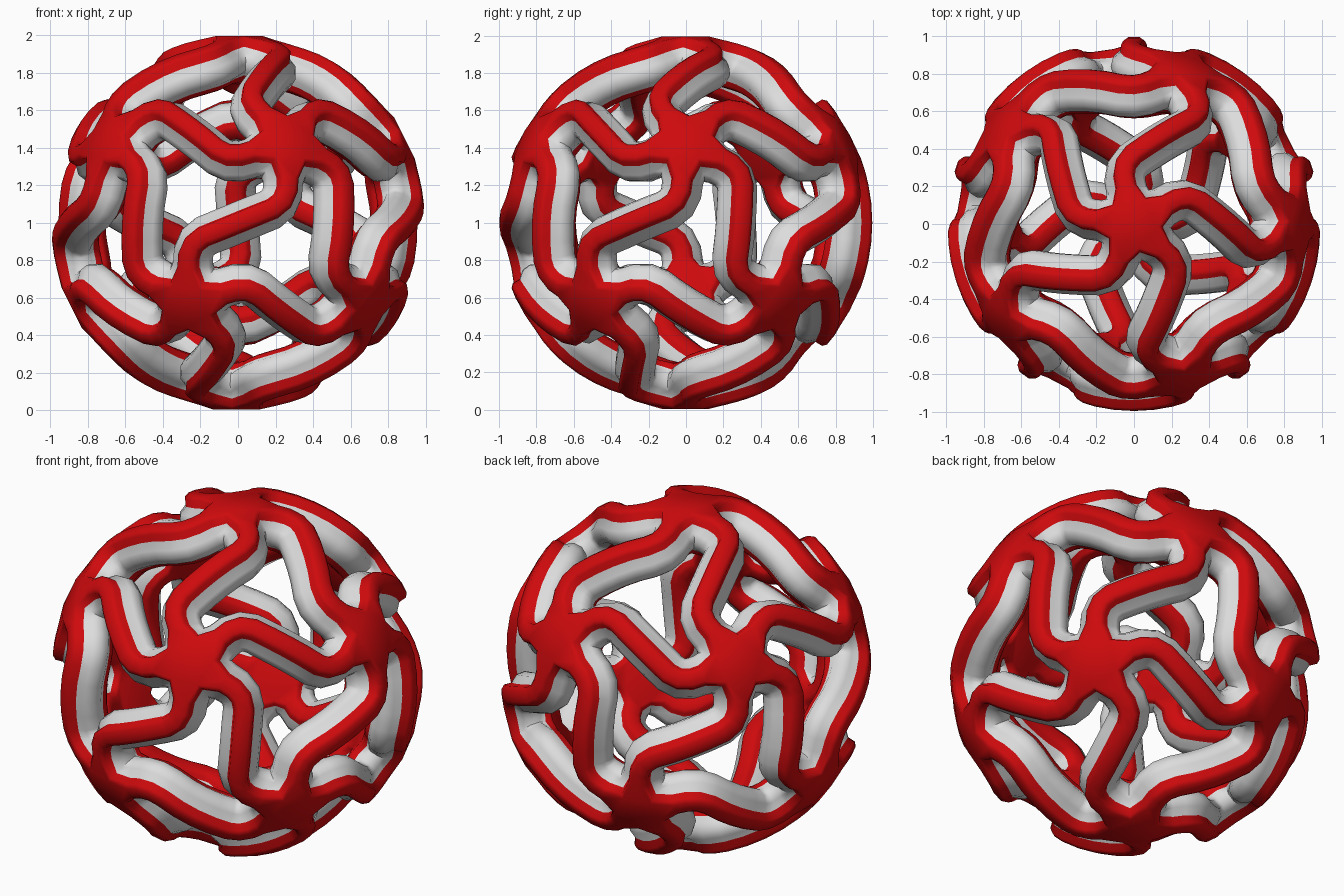
import bpy, bmesh, math
from mathutils import Vector

cube = bpy.data.objects.get("Cube")
if cube:
    bpy.data.objects.remove(cube, do_unlink=True)


def material(name, colour):
    m = bpy.data.materials.new(name)
    m.use_nodes = True
    m.diffuse_color = colour
    m.node_tree.nodes["Principled BSDF"].inputs["Base Color"].default_value = colour
    return m


# Twelve hubs of an icosahedron standing on a hub
hubs = [Vector((0, 0, 1)), Vector((0, 0, -1))]
for k in range(5):
    for z, turn in ((1, 0), (-1, 36)):
        a = math.radians(72 * k + turn)
        hubs.append(Vector((2 * math.cos(a), 2 * math.sin(a), z)) / math.sqrt(5))

# Half of the strut section, from outer rim to inner rim: (half width, radius)
HALF = [(.03, .996), (.052, .98), (.058, .938), (.098, .905),
        (.11, .86), (.095, .81), (.056, .785), (.045, .762), (.025, .752)]
SECTION = [(1, w, r) for w, r in HALF] + [(-1, w, r) for w, r in reversed(HALF)]
GREY_BANDS = (2, 3, 4, 5)

# Half of the S-shaped strut path: (along, sideways) from the middle
S_HALF = [(.355, .108), (.3, .138), (.235, .148), (.17, .125), (.085, .062)]
PATH = [(-a, b) for a, b in S_HALF] + [(0, 0)] + [(a, -b) for a, b in reversed(S_HALF)]

bm = bmesh.new()


def ring(n, heading, inward=0):
    """Section at direction n; inward is +1/-1 at a hub, where widened sections meet in a star."""
    heading = (heading - n * heading.dot(n)).normalized()
    left = n.cross(heading)
    reach = inward / math.tan(math.radians(36))
    verts = []
    for s, w, r in SECTION:
        if inward:
            w = .5 * w + .062
        verts.append(bm.verts.new(n * r + heading * w * reach + left * w * s))
    return verts


def strut(a, b):
    mid = (a + b).normalized()
    along = (b - a).normalized()
    side = mid.cross(along)
    pts = [a]
    for p, q in PATH:
        pts.append(along * p + side * q + mid * math.sqrt(1 - p * p - q * q))
    pts.append(b)
    rings = [ring(a, pts[1] - a, 1)]
    for i in range(1, len(pts) - 1):
        t = (pts[i] - pts[i - 1]).normalized() + (pts[i + 1] - pts[i]).normalized()
        rings.append(ring(pts[i], t))
    rings.append(ring(b, b - pts[-2], -1))
    # Skin the strut: red rims, grey sides (mirrored band order on the second side)
    count = len(SECTION)
    for r0, r1 in zip(rings, rings[1:]):
        for j in range(count):
            k = (j + 1) % count
            f = bm.faces.new((r0[j], r0[k], r1[k], r1[j]))
            f.material_index = int(min(j, count - 2 - j) in GREY_BANDS)
    # One fifth of the hub cap at each end, outside and inside
    last = len(HALF) - 1
    for hub, rg in ((a, rings[0]), (b, rings[-1])):
        for j in (0, last):
            bm.faces.new((bm.verts.new(hub * HALF[j][1]), rg[j], rg[count - 1 - j]))


for i, a in enumerate(hubs):
    for b in hubs[i + 1:]:
        if (a - b).length < 1.2:
            strut(a, b)

bmesh.ops.remove_doubles(bm, verts=bm.verts, dist=.0005)
bmesh.ops.recalc_face_normals(bm, faces=bm.faces)
bmesh.ops.translate(bm, verts=bm.verts, vec=(0, 0, 1))

mesh = bpy.data.meshes.new("lattice_ball")
bm.to_mesh(mesh)
bm.free()
mesh.materials.append(material("red", (.62, .003, .004, 1)))
mesh.materials.append(material("light_grey", (.72, .72, .72, 1)))
ball = bpy.data.objects.new("lattice_ball", mesh)
bpy.context.collection.objects.link(ball)
bpy.context.view_layer.objects.active = ball
ball.select_set(True)
bpy.ops.object.shade_smooth_by_angle(angle=math.radians(50))
